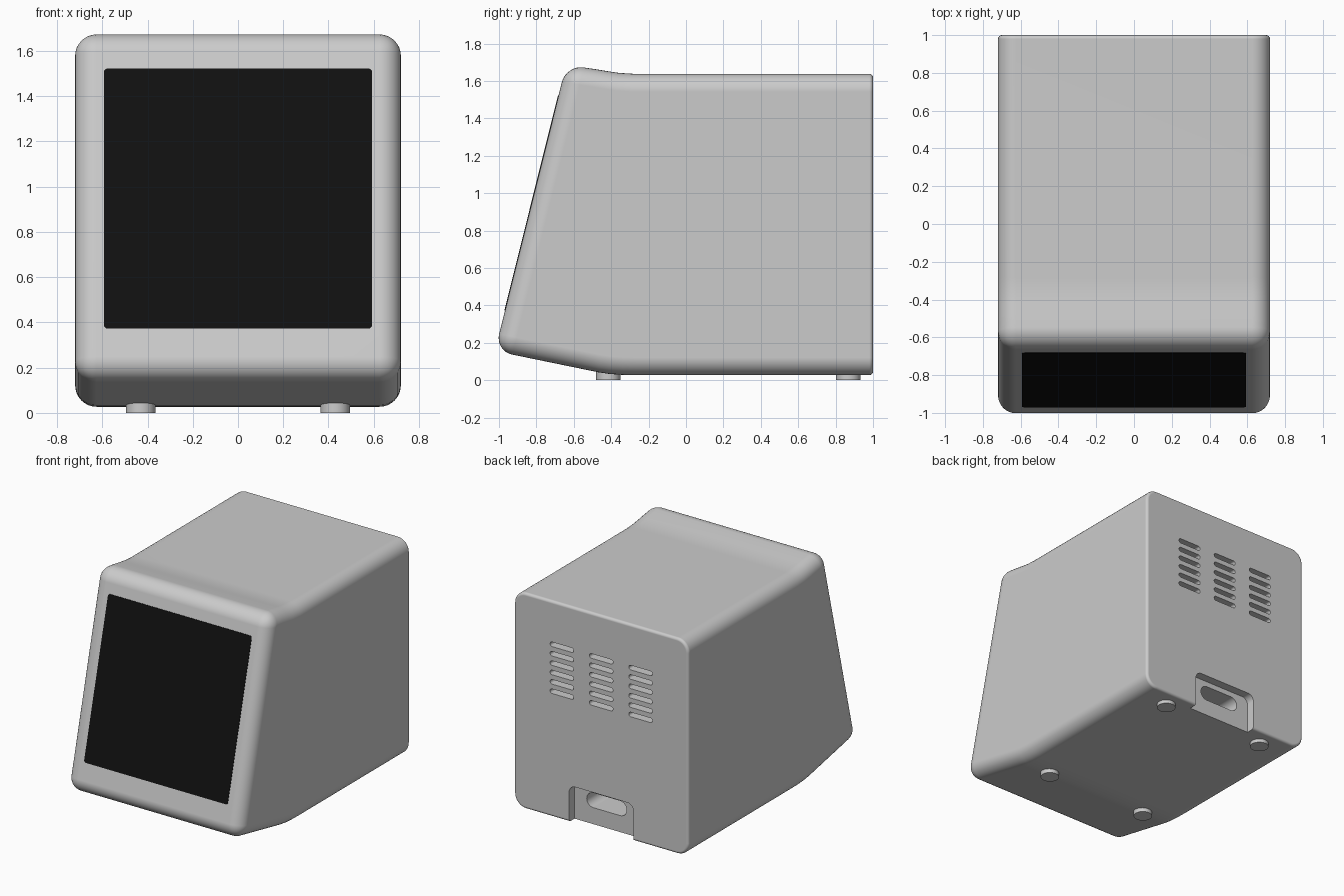
import bpy, bmesh, math

if "Cube" in bpy.data.objects:
    bpy.data.objects.remove(bpy.data.objects["Cube"])

HALF_W = 0.72


def front_y(z):
    """y of the leaning front face at height z."""
    return -1.022 + (z - 0.156) * 0.2493


def make_object(name, bm):
    bmesh.ops.recalc_face_normals(bm, faces=bm.faces)
    mesh = bpy.data.meshes.new(name)
    bm.to_mesh(mesh)
    bm.free()
    ob = bpy.data.objects.new(name, mesh)
    bpy.context.collection.objects.link(ob)
    return ob


def smooth(ob):
    bpy.ops.object.select_all(action='DESELECT')
    ob.select_set(True)
    bpy.context.view_layer.objects.active = ob
    bpy.ops.object.shade_smooth_by_angle(angle=math.radians(30))


def rounded_rect(cx, cz, w, h, r, n=8):
    pts = []
    for k, (sx, sz) in enumerate([(1, 1), (-1, 1), (-1, -1), (1, -1)]):
        for i in range(n + 1):
            a = math.pi / 2 * (k + i / n)
            pts.append((cx + sx * (w / 2 - r) + r * math.cos(a),
                        cz + sz * (h / 2 - r) + r * math.sin(a)))
    return pts


def add_prism(bm, pts, lo, hi, place):
    """Closed prism from a 2D outline; place(a, b, t) gives the 3D point."""
    rings = [[bm.verts.new(place(a, b, t)) for a, b in pts] for t in (lo, hi)]
    for ring in rings:
        bm.faces.new(ring)
    for i in range(len(pts)):
        j = (i + 1) % len(pts)
        bm.faces.new((rings[0][i], rings[0][j], rings[1][j], rings[1][i]))
    bmesh.ops.remove_doubles(bm, verts=bm.verts, dist=1e-5)


def along_y(a, b, t):
    return (a, t, b)


# Housing: side profile (y, z) extruded across x
profile = [(1.0, 0.027), (1.0, 1.638), (-0.28, 1.638), (-0.36, 1.643),
           (-0.42, 1.652), (-0.48, 1.662), (front_y(1.686), 1.686),
           (front_y(0.156), 0.156), (-0.47, 0.0425), (-0.41, 0.0335),
           (-0.34, 0.0285), (-0.27, 0.027)]
bm = bmesh.new()
add_prism(bm, profile, -HALF_W, HALF_W, lambda y, z, x: (x, y, z))
bmesh.ops.recalc_face_normals(bm, faces=bm.faces)

# Large rounding on every edge but the back rim, then a small one there
edges = [e for e in bm.edges if e.calc_face_angle() > 0.5
         and not all(v.co.y > 0.999 for v in e.verts)]
bmesh.ops.bevel(bm, geom=edges, offset=0.095, offset_type='OFFSET',
                segments=8, profile=0.5, affect='EDGES')
bm.normal_update()
back = max(bm.faces, key=lambda f: f.calc_center_median().y)
bmesh.ops.bevel(bm, geom=list(back.edges), offset=0.02, offset_type='OFFSET',
                segments=4, profile=0.5, affect='EDGES')
housing = make_object("housing", bm)

# Cutters: cable notch at the lower back
bm = bmesh.new()
add_prism(bm, rounded_rect(0, 0.05, 0.53, 0.5, 0.05), 0.935, 1.1, along_y)
notch = make_object("notch_cutter", bm)

# Cutters: three columns of vent slots and the socket opening
bm = bmesh.new()
for cx in (-0.325, 0, 0.325):
    for row in range(6):
        slot = rounded_rect(cx, 0.965 + 0.07 * row, 0.195, 0.034, 0.0169, 5)
        add_prism(bm, slot, 0.9, 1.1, along_y)
add_prism(bm, rounded_rect(0, 0.205, 0.33, 0.11, 0.0549), 0.69, 0.97, along_y)
slots = make_object("slot_cutter", bm)

for cutter in (notch, slots):
    cutter.hide_render = True
    mod = housing.modifiers.new("cut", 'BOOLEAN')
    mod.operation = 'DIFFERENCE'
    mod.solver = 'EXACT'
    mod.object = cutter
deps = bpy.context.evaluated_depsgraph_get()
cut_mesh = bpy.data.meshes.new_from_object(housing.evaluated_get(deps))
housing.modifiers.clear()
housing.data = cut_mesh
for cutter in (notch, slots):
    bpy.data.objects.remove(cutter)
smooth(housing)
weighted = housing.modifiers.new("weighted_normals", 'WEIGHTED_NORMAL')
weighted.keep_sharp = True

# Screen: thin black plate lying on the leaning front
bm = bmesh.new()
add_prism(bm, rounded_rect(0, 0.9475, 1.186, 1.149, 0.016, 4), -0.003, 0.02,
          lambda x, z, t: (x, front_y(z) + t, z))
screen = make_object("screen", bm)
black = bpy.data.materials.new("screen_black")
black.diffuse_color = (0.005, 0.005, 0.005, 1)
black.use_nodes = True
black.node_tree.nodes["Principled BSDF"].inputs["Base Color"].default_value = black.diffuse_color
screen.data.materials.append(black)

# Feet: four short discs
for side, sx in (("left", -1), ("right", 1)):
    for end, y in (("front", -0.415), ("rear", 0.868)):
        bpy.ops.mesh.primitive_cylinder_add(vertices=32, radius=0.065, depth=0.05,
                                            location=(sx * 0.43, y, 0.025))
        foot = bpy.context.object
        foot.name = f"foot_{end}_{side}"
        smooth(foot)
